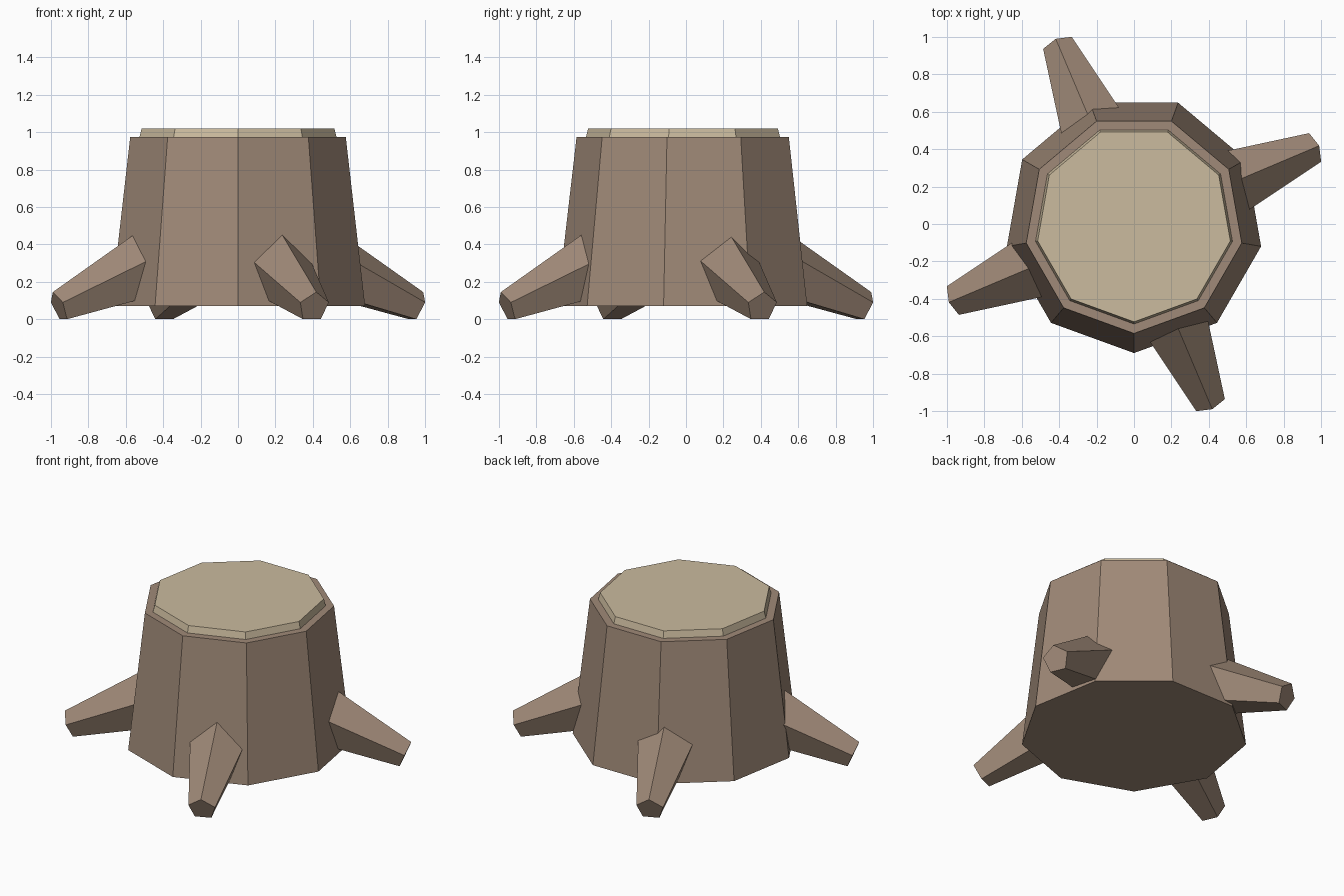
import bpy
import bmesh
from math import sin, cos, pi
from mathutils import Matrix, Vector

cube = bpy.data.objects.get("Cube")
if cube:
    bpy.data.objects.remove(cube, do_unlink=True)


def make_material(name, rgb):
    mat = bpy.data.materials.new(name)
    mat.use_nodes = True
    mat.diffuse_color = (*rgb, 1)
    mat.node_tree.nodes["Principled BSDF"].inputs["Base Color"].default_value = (*rgb, 1)
    return mat


bark = make_material("bark_brown", (0.352, 0.254, 0.188))
cut_wood = make_material("cut_wood", (0.597, 0.497, 0.342))


def frustum(name, sides, start, r_low, r_high, height, material, matrix):
    """Flat-shaded tapered prism along local z, first corner at angle start."""
    bm = bmesh.new()
    rings = []
    for radius, z in ((r_low, 0), (r_high, height)):
        angles = [start + 2 * pi * i / sides for i in range(sides)]
        rings.append([bm.verts.new((radius * cos(a), radius * sin(a), z)) for a in angles])
    low, high = rings
    bm.faces.new(low[::-1])
    bm.faces.new(high)
    for i in range(sides):
        j = (i + 1) % sides
        bm.faces.new((low[i], low[j], high[j], high[i]))
    bm.transform(matrix)
    bmesh.ops.recalc_face_normals(bm, faces=bm.faces)
    mesh = bpy.data.meshes.new(name)
    bm.to_mesh(mesh)
    bm.free()
    mesh.materials.append(material)
    obj = bpy.data.objects.new(name, mesh)
    bpy.context.collection.objects.link(obj)
    return obj


# Trunk and the pale sawn top
frustum("trunk", 9, -pi / 2, 0.69, 0.585, 0.905, bark, Matrix.Translation((0, 0, 0.07)))
frustum("sawn_top", 9, -pi / 2, 0.536, 0.523, 0.05, cut_wood, Matrix.Translation((0, 0, 0.97)))

# Four five-sided roots sloping down and out of the trunk
slope, length, tip_radius, taper = 0.4, 0.72, 0.087, 0.18
outward = Vector((cos(slope), 0, -sin(slope)))
up = Vector((sin(slope), 0, cos(slope)))
side = outward.cross(up)
base = Vector((1.041, 0, 0.065)) - outward * length
frame = Matrix((up, side, outward)).transposed().to_4x4()
frame.translation = base
for i in range(4):
    turn = Matrix.Rotation(0.4 + i * pi / 2, 4, 'Z')
    frustum(f"root_{i + 1}", 5, 0, tip_radius + taper * length, tip_radius,
            length, bark, turn @ frame)
